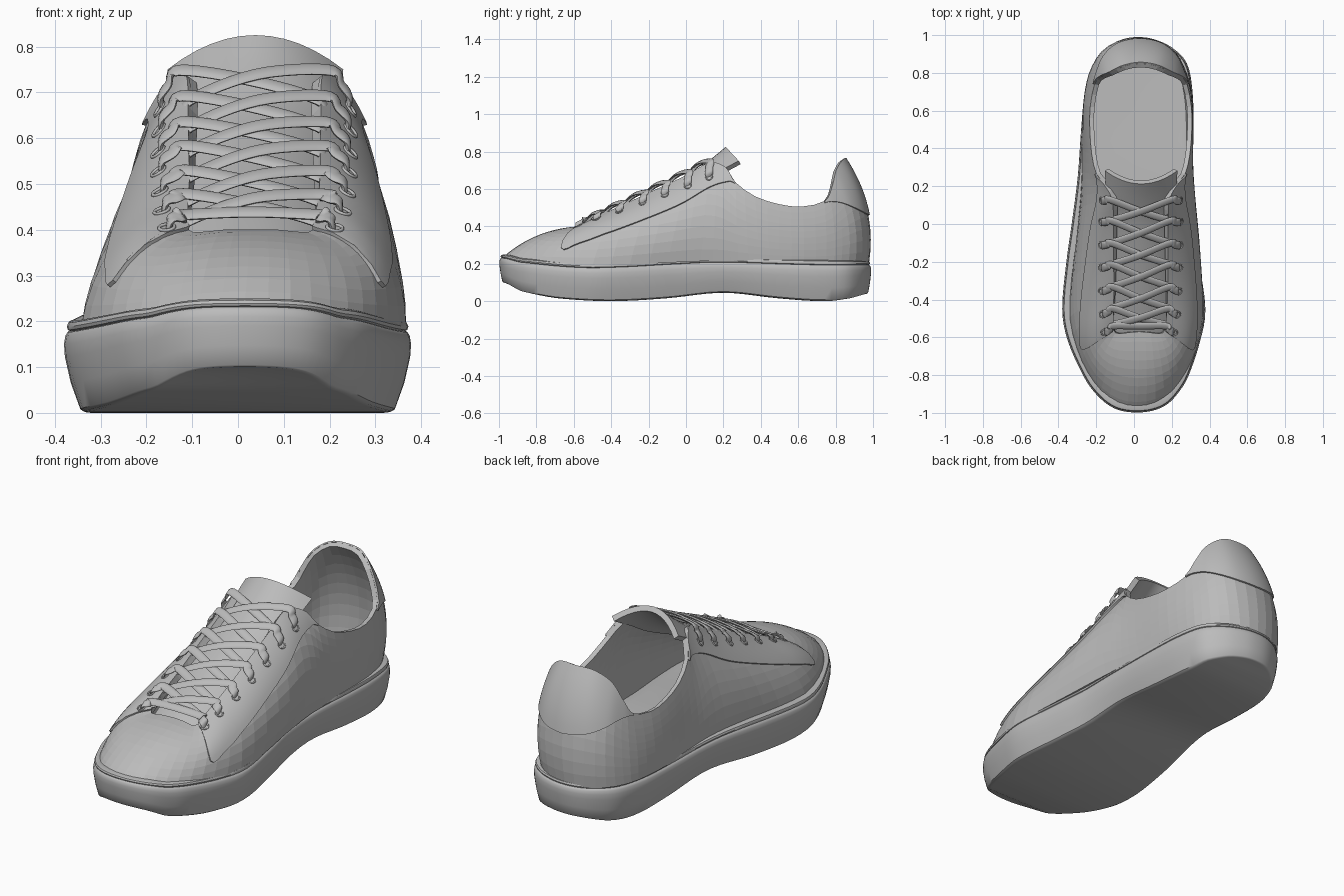
import bpy, math
from mathutils import Vector as V

if "Cube" in bpy.data.objects:
    bpy.data.objects.remove(bpy.data.objects["Cube"])

grey = bpy.data.materials.new("plain_grey")
grey.diffuse_color = (0.5, 0.5, 0.5, 1)
grey.use_nodes = True
grey.node_tree.nodes["Principled BSDF"].inputs["Base Color"].default_value = grey.diffuse_color


def catmull(a, b, c, d, t):
    return 0.5 * (2 * b + (c - a) * t + (2 * a - 5 * b + 4 * c - d) * t * t
                  + (3 * b - a - 3 * c + d) * t ** 3)


def at(keys, y):
    """Smooth value at y through (y, value) keys."""
    n = len(keys)
    i = 0
    while i < n - 2 and y > keys[i + 1][0]:
        i += 1
    t = min(1, max(0, (y - keys[i][0]) / (keys[i + 1][0] - keys[i][0])))
    p = [keys[min(n - 1, max(0, i + k))][1] for k in (-1, 0, 1, 2)]
    return catmull(*p, t)


def make(name, verts, faces, angle=None, thick=0, offset=-1):
    me = bpy.data.meshes.new(name)
    me.from_pydata([tuple(v) for v in verts], [], faces)
    me.materials.append(grey)
    ob = bpy.data.objects.new(name, me)
    bpy.context.collection.objects.link(ob)
    bpy.ops.object.select_all(action='DESELECT')
    ob.select_set(True)
    bpy.context.view_layer.objects.active = ob
    if thick:
        m = ob.modifiers.new("thickness", 'SOLIDIFY')
        m.thickness, m.offset = thick, offset
        bpy.ops.object.modifier_apply(modifier=m.name)
    if angle:
        bpy.ops.object.shade_smooth_by_angle(angle=math.radians(angle))
    return ob


def grid_faces(rows, cols, closed):
    return [(r * cols + c, r * cols + (c + 1) % cols,
             (r + 1) * cols + (c + 1) % cols, (r + 1) * cols + c)
            for r in range(rows - 1) for c in range(cols if closed else cols - 1)]


# ---- sole: outline (y, left x, right x), then stacked inset rings
OUT = [(-.998, .015, .015), (-.988, -.07, .1), (-.955, -.14, .175), (-.89, -.21, .237),
       (-.8, -.27, .29), (-.62, -.35, .35), (-.45, -.38, .378), (-.2, -.358, .345),
       (0, -.33, .315), (.25, -.298, .31), (.5, -.28, .315), (.7, -.26, .31),
       (.85, -.215, .28), (.935, -.14, .2), (.978, -.06, .105), (.99, .022, .022)]
BOTTOM = [(-1, .1), (-.9, .052), (-.7, .015), (-.4, 0), (-.1, .015), (.2, .045),
          (.5, .015), (.75, 0), (.9, .015), (1, .04)]
TOP = [(-1, .25), (-.9, .23), (-.6, .205), (-.4, .205), (0, .225), (.2, .23),
       (.6, .222), (1, .215)]
loop = [V((r, y)) for y, l, r in OUT] + [V((l, y)) for y, l, r in OUT[-2:0:-1]]
K = len(loop)
outline = [catmull(*[loop[(i + k) % K] for k in (-1, 0, 1, 2)], s / 4)
           for i in range(K) for s in range(4)]
P = len(outline)
RINGS = [(.06, 0), (.046, .008), (.036, .035), (.015, .32), (.002, .6), (0, .74), (.003, .83),
         (.008, .87), (.013, .88), (.008, .895), (.006, .93), (.01, .975), (.024, 1), (.06, .99)]
verts = []
for inset, f in RINGS:
    for i, p in enumerate(outline):
        d = outline[(i + 1) % P] - outline[i - 1]
        nrm = V((d.y, -d.x)).normalized()
        if f < .7:      # steeper walls at toe and heel
            q = p - nrm * inset * (1 - .55 * abs(nrm.y))
        else:
            q = p - nrm * inset
        b, t = at(BOTTOM, p.y), at(TOP, p.y)
        verts.append((q.x, q.y, b + (t - b) * f))
faces = grid_faces(len(RINGS), P, True)
for s in range(P // 2):
    quad = list(dict.fromkeys([s, s + 1, (P - s - 1) % P, (P - s) % P]))
    faces.append(tuple(quad[::-1]))
    faces.append(tuple(i + (len(RINGS) - 1) * P for i in quad))
make("sole", verts, faces, 40)

# ---- upper: half stations from toe to heel, base / middle / top edge
BASE = [(0, -.982), (.1, -.963), (.19, -.895), (.26, -.795), (.315, -.67), (.355, -.5),
        (.345, -.3), (.32, -.1), (.302, .08), (.293, .2), (.29, .28), (.288, .4), (.287, .5),
        (.282, .63), (.264, .75), (.237, .83), (.187, .905), (.1, .96), (0, .978)]
MID = [(0, -.85, .325), (.09, -.83, .325), (.17, -.78, .32), (.235, -.7, .32),
       (.285, -.6, .325), (.312, -.45, .34), (.312, -.25, .38), (.303, -.05, .42),
       (.285, .1, .46), (.28, .2, .46), (.28, .27, .44), (.283, .38, .41), (.287, .5, .385),
       (.285, .63, .38), (.268, .75, .37), (.24, .835, .35), (.195, .912, .33),
       (.11, .968, .32), (0, .988, .32)]
EDGE = [(0, -.57, .4), (.06, -.575, .4), (.11, -.58, .395), (.135, -.56, .4),
        (.14, -.47, .445), (.14, -.35, .5), (.14, -.18, .58), (.14, 0, .665),
        (.145, .13, .735), (.19, .215, .71), (.235, .265, .635), (.26, .37, .56),
        (.27, .5, .518), (.268, .62, .506), (.245, .74, .535), (.215, .778, .61),
        (.165, .8, .7), (.09, .835, .755), (0, .85, .762)]
H = 18


def station(keys, u):
    i = math.floor(u)
    pts = []
    for k in (-1, 0, 1, 2):
        j = (i + k + H) % (2 * H) - H
        p = keys[abs(j)]
        z = p[2] if len(p) > 2 else at(TOP, p[1]) - .015
        x = math.copysign(p[0], j) + .012 + .024 * min(1, max(0, (z - .2) / .3))
        pts.append(V((x, p[1], z)))
    return catmull(*pts, u - i)


def surf(u, v):
    b, m, e = (station(k, u) for k in (BASE, MID, EDGE))
    c = (m - b).length / ((m - b).length + (e - m).length)
    return (b * ((v - c) * (v - 1) / c) + m * (v * (v - 1) / (c * (c - 1)))
            + e * (v * (v - c) / (1 - c)))


def normal(u, v):
    return (surf(u + .05, v) - surf(u - .05, v)).cross(surf(u, v + .02) - surf(u, v - .02)).normalized()


us = [-H + i / 2 for i in range(4 * H)]
make("upper", [surf(u, r / 9) for r in range(10) for u in us],
     grid_faces(10, len(us), True), None, .024, -1)


def patch(name, u0, u1, low, cols, thick):
    """Raised panel on the upper, from v = low(u) to the top edge."""
    pu = [u0 + (u1 - u0) * i / cols for i in range(cols + 1)]
    pts = [surf(u, low(u) + (1 - low(u)) * r / 8) for r in range(9) for u in pu]
    make(name, pts, grid_faces(9, cols + 1, False), 40, thick, 1)


STAY = [(3, .97), (3.67, .27), (4.3, .33), (5, .44), (6, .55), (7, .64), (8, .72), (9, .84),
        (10, .98)]
TAB = [(14, .97), (15, .8), (16, .6), (17, .48), (18, .45)]
patch("right_eyelet_panel", 3, 10, lambda u: at(STAY, abs(u)), 42, .009)
patch("left_eyelet_panel", -10, -3, lambda u: at(STAY, abs(u)), 42, .009)
patch("heel_tab", 14, 22, lambda u: at(TAB, 18 - abs(18 - u)), 48, .008)

# ---- tongue: centre line y, z, half width, edge drop, edge set-back
TONGUE = [(-.64, .35, .13, .03, 0), (-.5, .422, .155, .05, 0), (-.25, .542, .165, .06, 0),
          (0, .668, .175, .07, .01), (.12, .75, .185, .07, .03), (.212, .825, .192, .075, .07)]
rows = []
for i in range(5):
    span = [TONGUE[min(5, max(0, i + k))] for k in (-1, 0, 1, 2)]
    for s in range(4 if i < 4 else 5):
        rows.append([catmull(*c, s / 4) for c in zip(*span)])
W = [k / 6 - 1 for k in range(13)]
make("tongue", [(.038 + a * w, y + back * w * w, z - d * w * w)
                for y, z, a, d, back in rows for w in W],
     grid_faces(len(rows), 13, False), 40, .028, -1)


# ---- laces: flat ribbons swept through a few points
def ribbon(name, pts):
    n = len(pts)
    path = [catmull(*[pts[min(n - 1, max(0, i + k))] for k in (-1, 0, 1, 2)], s / 6)
            for i in range(n - 1) for s in range(6)] + [pts[-1]]
    verts = []
    for i, p in enumerate(path):
        t = (path[min(i + 1, len(path) - 1)] - path[max(i - 1, 0)]).normalized()
        side = V((0, .87, .5))
        side = (side - t * side.dot(t)).normalized()
        up = t.cross(side)
        for k in range(10):
            a = math.tau * k / 10
            verts.append(p + side * .021 * math.cos(a) + up * .007 * math.sin(a))
    faces = grid_faces(len(path), 10, True)
    faces += [tuple(range(10))[::-1], tuple(range(len(verts) - 10, len(verts)))]
    make(name, verts, faces, 60)


def u_at(y):
    return min((3 + i * .02 for i in range(300)), key=lambda u: abs(surf(u, 1).y - y))


def on(u, v, h):
    return surf(u, v) + normal(u, v) * h


def hook(u):
    """Lace leaving an eyelet and rising over the panel edge."""
    return [on(u, .84, -.008), on(u, .87, .02), on(u, .93, .024), on(u, 1, .021)]


ROWS = [u_at(y) for y in (-.53, -.44, -.325, -.21, -.095, .025, .135)]
for i, u in enumerate(ROWS):
    for sgn, word in ((1, "right"), (-1, "left")):
        a = sgn * u
        if i:
            b = -sgn * ROWS[i - 1]
            mid = (surf(a, 1) + surf(b, 1)) / 2 + V((0, -.012, .032 if sgn > 0 else .018))
            ribbon(f"{word}_lace_{i}", hook(a) + [mid, on(b, 1, .004), on(b, .93, -.03)])
        elif sgn > 0:
            mid = (surf(a, 1) + surf(-a, 1)) / 2 + V((0, -.01, .024))
            ribbon("bottom_lace", hook(a) + [mid] + hook(-a)[::-1])
        # eyelet ring
        bpy.ops.mesh.primitive_torus_add(
            location=on(a, .835, .01), rotation=normal(a, .835).to_track_quat('Z', 'Y').to_euler(),
            major_radius=.017, minor_radius=.004, major_segments=16, minor_segments=6)
        ring = bpy.context.object
        ring.name = f"{word}_eyelet_{i}"
        ring.data.materials.append(grey)
        bpy.ops.object.shade_smooth()
